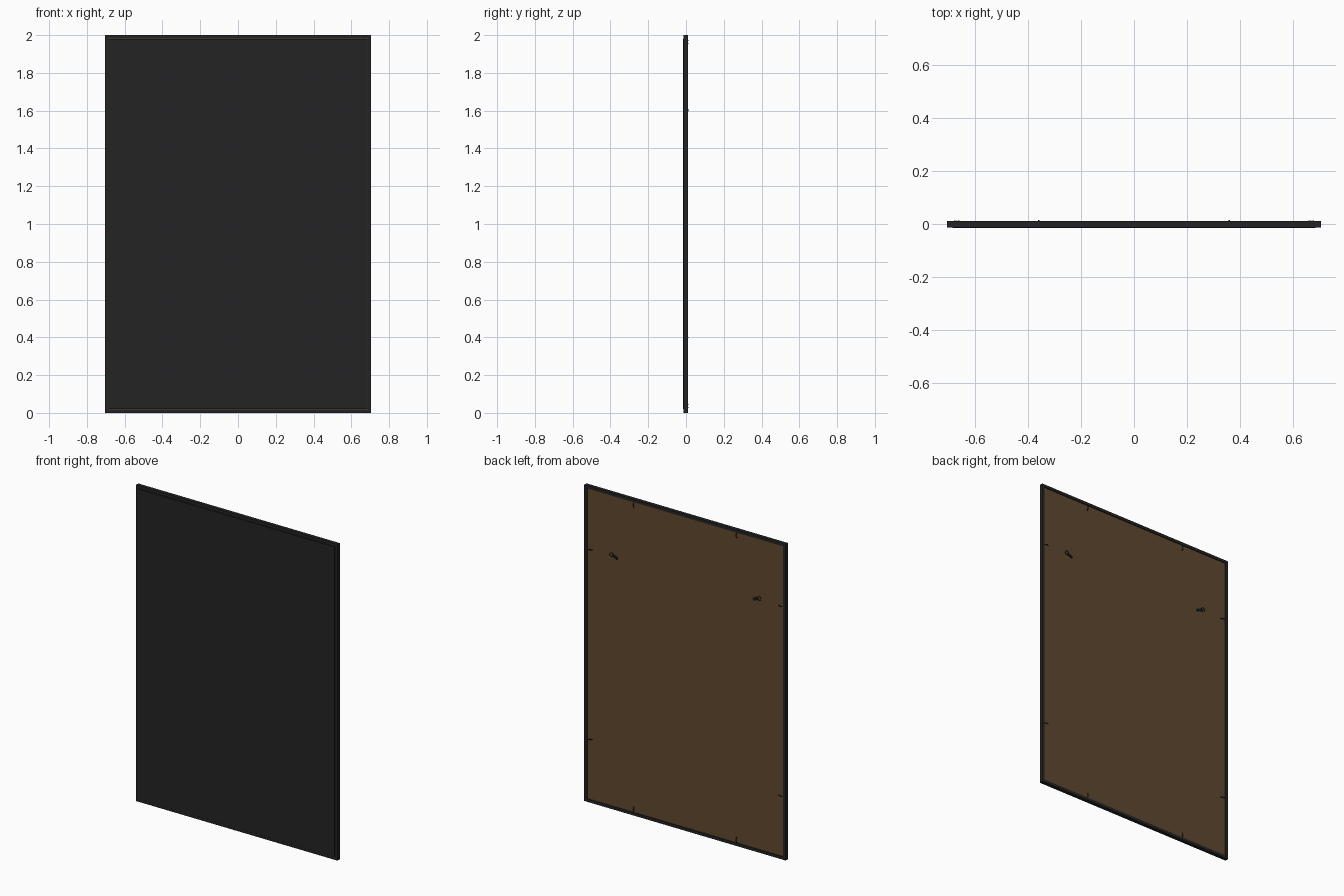
import bpy, bmesh, math
from mathutils import Matrix, Vector

if "Cube" in bpy.data.objects:
    bpy.data.objects.remove(bpy.data.objects["Cube"])


def material(name, rgb):
    m = bpy.data.materials.new(name)
    m.diffuse_color = (*rgb, 1)
    m.use_nodes = True
    m.node_tree.nodes["Principled BSDF"].inputs["Base Color"].default_value = m.diffuse_color
    return m


FRAME = material("charcoal frame", (0.017, 0.0175, 0.018))
PANEL = material("dark panel", (0.017, 0.017, 0.017))
BROWN = material("brown backing board", (0.115, 0.066, 0.028))
METAL = material("black metal", (0.012, 0.013, 0.014))

W, H = 0.705, 2.0            # half width, height
FRONT, BACK = -0.0125, 0.0105
BOARD = 0.005                # back surface of the board


def finish(bm, name, mat):
    bmesh.ops.recalc_face_normals(bm, faces=bm.faces)
    me = bpy.data.meshes.new(name)
    bm.to_mesh(me)
    bm.free()
    me.materials.append(mat)
    ob = bpy.data.objects.new(name, me)
    bpy.context.collection.objects.link(ob)
    return ob


def add_box(bm, lo, hi, mat=Matrix()):
    lo, hi = Vector(lo), Vector(hi)
    m = mat @ Matrix.Translation((lo + hi) / 2) @ Matrix.Diagonal((*(hi - lo), 1))
    bmesh.ops.create_cube(bm, size=1, matrix=m)


def add_disc(bm, pos, r, depth, mat=Matrix(), sides=12):
    m = mat @ Matrix.Translation(pos) @ Matrix.Rotation(math.pi / 2, 4, 'X')
    bmesh.ops.create_cone(bm, cap_ends=True, segments=sides, radius1=r,
                          radius2=r, depth=depth, matrix=m)


# mitred frame: one profile (inset, y) swept round four corners
profile = [(0, FRONT), (0, BACK), (0.018, BACK), (0.018, FRONT)]
bm = bmesh.new()
loops = [[bm.verts.new((sx * (W - i), y, H / 2 + sz * (H / 2 - i))) for i, y in profile]
         for sx, sz in ((-1, -1), (1, -1), (1, 1), (-1, 1))]
for c in range(4):
    a, b = loops[c], loops[(c + 1) % 4]
    for k in range(4):
        n = (k + 1) % 4
        bm.faces.new((a[k], b[k], b[n], a[n]))
finish(bm, "frame", FRAME)

# front panel, slightly proud of the frame
bm = bmesh.new()
add_box(bm, (-W + 0.02, -0.0155, 0.02), (W - 0.02, -0.004, H - 0.02))
finish(bm, "front_panel", PANEL)

# recessed backing board
bm = bmesh.new()
add_box(bm, (-W + 0.017, -0.005, 0.017), (W - 0.017, BOARD, H - 0.017))
finish(bm, "backing_board", BROWN)


# retaining clip: arched metal tongue reaching from the rail over the board
def clip(name, x, z, angle):
    m = Matrix.Translation((x, 0, z)) @ Matrix.Rotation(angle, 4, 'Y')
    arch = [(-0.015, BOARD), (-0.008, 0.0125), (0.004, 0.0145), (0.014, 0.0115), (0.02, 0.0095)]
    bm = bmesh.new()
    rows = [[bm.verts.new(m @ Vector((s, y - t, p))) for s, t in
             ((-0.003, 0), (0.003, 0), (0.003, 0.0015), (-0.003, 0.0015))] for p, y in arch]
    for a, b in zip(rows, rows[1:]):
        for k in range(4):
            n = (k + 1) % 4
            bm.faces.new((a[k], a[n], b[n], b[k]))
    bm.faces.new(rows[0])
    bm.faces.new(rows[-1])
    finish(bm, name, METAL)


for s in (-1, 1):
    side = "left" if s < 0 else "right"
    for level, z in (("upper", 1.6), ("lower", 0.4)):
        clip(f"clip_{side}_{level}", s * 0.667, z, s * math.pi / 2)
    clip(f"clip_top_{side}", s * 0.36, 1.962, 0)
    clip(f"clip_bottom_{side}", s * 0.36, 0.038, math.pi)

    # hanger: strap plate, screw head and ring, outer end tilted up
    m = (Matrix.Translation((s * 0.5, 0, 1.6)) @ Matrix.Diagonal((s, 1, 1, 1))
         @ Matrix.Rotation(-math.radians(22), 4, 'Y'))
    bm = bmesh.new()
    add_box(bm, (-0.022, BOARD, -0.009), (0.008, 0.0075, 0.009), m)
    add_disc(bm, (-0.022, 0.0062, 0), 0.009, 0.0025, m)
    add_disc(bm, (-0.014, 0.0085, 0), 0.0055, 0.003, m)
    add_box(bm, (0.004, BOARD, -0.006), (0.011, 0.012, 0.006), m)
    ring = []
    for k in range(16):
        a = 2 * math.pi * k / 16
        ring.append([bm.verts.new(m @ Vector((0.018 + r * math.cos(a), y, 1.1 * r * math.sin(a))))
                     for r, y in ((0.014, 0.007), (0.014, 0.010), (0.0105, 0.010), (0.0105, 0.007))])
    for k in range(16):
        a, b = ring[k], ring[(k + 1) % 16]
        for j in range(4):
            n = (j + 1) % 4
            bm.faces.new((a[j], b[j], b[n], a[n]))
    finish(bm, f"hanger_{side}", METAL)
